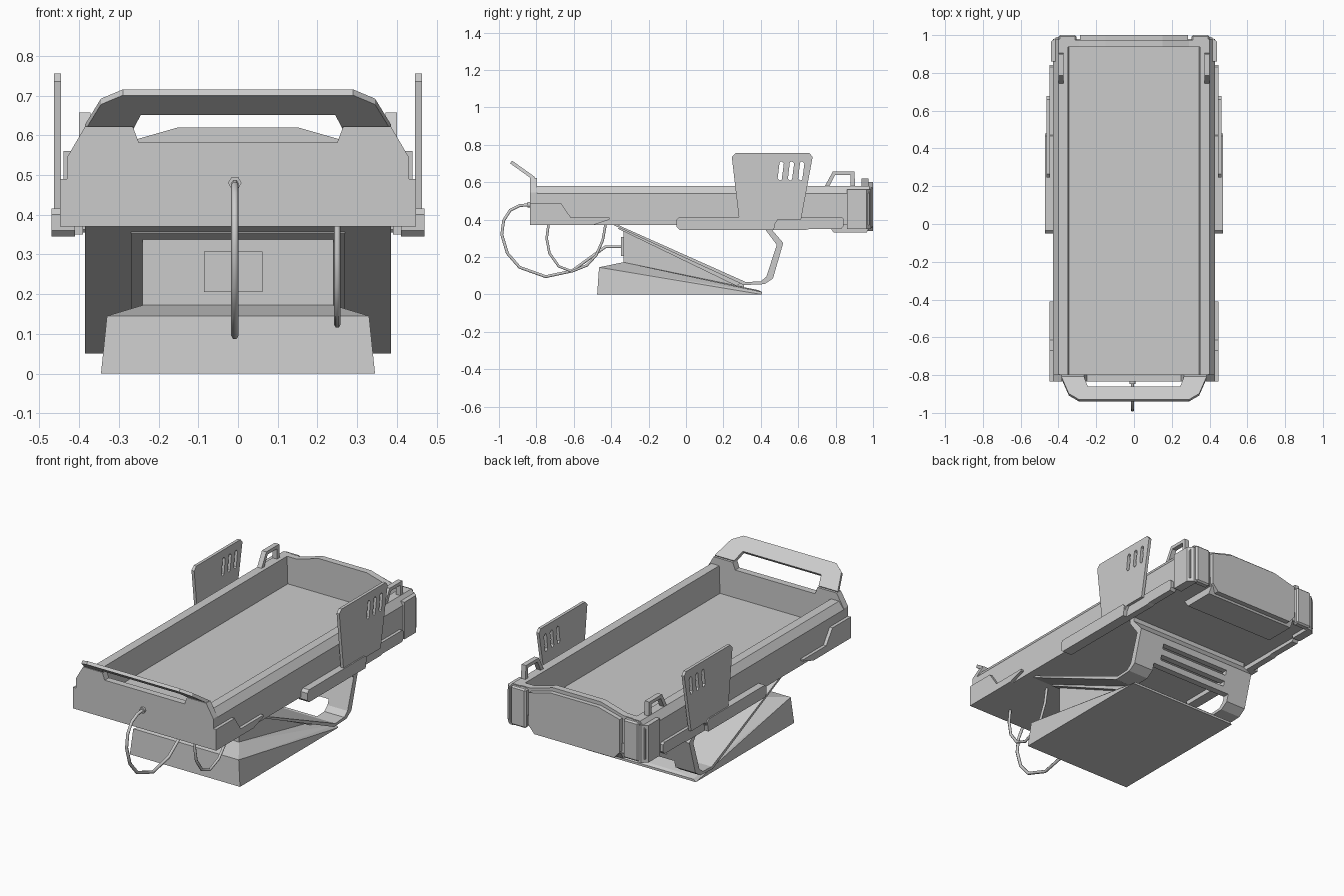
import bpy, bmesh
from mathutils import Vector

if "Cube" in bpy.data.objects:
    bpy.data.objects.remove(bpy.data.objects["Cube"])


def finish(name, bm):
    bmesh.ops.recalc_face_normals(bm, faces=bm.faces)
    me = bpy.data.meshes.new(name)
    bm.to_mesh(me)
    bm.free()
    ob = bpy.data.objects.new(name, me)
    bpy.context.collection.objects.link(ob)
    return ob


def prism(name, pts, a, b, axis='x'):
    """Extrude a 2D outline: axis x takes (y, z) points, axis y takes (x, z)."""
    bm = bmesh.new()
    place = (lambda p: (a, p[0], p[1])) if axis == 'x' else (lambda p: (p[0], a, p[1]))
    face = bm.faces.new([bm.verts.new(place(p)) for p in pts])
    new = bmesh.ops.extrude_face_region(bm, geom=[face])['geom']
    step = Vector((b - a, 0, 0)) if axis == 'x' else Vector((0, b - a, 0))
    bmesh.ops.translate(bm, vec=step, verts=[g for g in new if isinstance(g, bmesh.types.BMVert)])
    return finish(name, bm)


def box(name, x0, x1, y0, y1, z0, z1):
    return prism(name, [(y0, z0), (y1, z0), (y1, z1), (y0, z1)], x0, x1)


def hull(name, pts):
    bm = bmesh.new()
    for p in pts:
        bm.verts.new(p)
    bmesh.ops.convex_hull(bm, input=bm.verts)
    return finish(name, bm)


def sym(half):
    """Close a half outline (x >= 0) with its mirror image."""
    return half + [(-x, z) for x, z in reversed(half) if x > 0]


def mirror(ob):
    ob.modifiers.new("mirror", 'MIRROR').use_axis[0] = True
    return ob


def bevel(ob, width, segments=1):
    m = ob.modifiers.new("bevel", 'BEVEL')
    m.width, m.segments = width, segments
    return ob


def cut(ob, cutter):
    cutter.hide_render = True
    cutter.hide_set(True)
    m = ob.modifiers.new("cut", 'BOOLEAN')
    m.object, m.solver = cutter, 'EXACT'


# Tray: U section with chamfered rim
prism("tray", sym([(0, .37), (.43, .37), (.43, .54), (.40, .58), (.35, .58),
                   (.345, .425), (0, .425)]), -.83, .98, 'y')

# Headboard panel and forward-leaning grip
prism("headboard", sym([(0, .37), (.43, .37), (.43, .545), (.385, .622), (.265, .622),
                        (.25, .582), (0, .582)]), -.835, -.797, 'y')
bm = bmesh.new()
for poly in ([(.385, .62), (.345, .685), (.245, .658), (.265, .62)],
             [(.345, .685), (.29, .708), (0, .708), (0, .658), (.245, .658)]):
    bm.faces.new([bm.verts.new((x, -.812 - (z - .62) * 1.4, z)) for x, z in poly])
bmesh.ops.remove_doubles(bm, verts=bm.verts, dist=.001)
grip = mirror(finish("headboard_grip", bm))
solid = grip.modifiers.new("thick", 'SOLIDIFY')
solid.thickness, solid.offset = .018, 0

# Foot end: wall with raised crest, outer panel, corner posts, lower wedge
prism("foot_wall", sym([(0, .37), (.43, .37), (.43, .54), (.40, .58), (.29, .58),
                        (.15, .62), (0, .62)]), .938, .975, 'y')
prism("foot_panel", sym([(0, .34), (.25, .34), (.285, .38), (.285, .565), (.15, .60),
                         (0, .60)]), .97, 1.0, 'y')
prism("foot_wedge", [(.76, .372), (.79, .33), (.965, .33), (.99, .372)], -.285, .285)
bevel(mirror(box("foot_post", .305, .40, .96, 1.0, .355, .575)), .008)
mirror(hull("foot_corner", [(x, y, z) for z in (.35, .56)
                            for x, y in ((.39, .86), (.44, .86), (.44, .965), (.41, .99), (.39, .99))]))

# Loop handles on the rim near the foot
mirror(prism("loop_handle", [(.74, .575), (.785, .657), (.90, .657), (.905, .575), (.88, .575),
                             (.88, .638), (.797, .638), (.765, .575)], .372, .40))

# Side trim at the head end
mirror(prism("side_trim", [(-.835, .37), (-.835, .49), (-.67, .49), (-.615, .41), (-.41, .41),
                           (-.41, .40), (-.5, .37)], .425, .448))

# Side rails, front section thicker
mirror(prism("rail_front", [(-.05, .36), (-.035, .345), (.47, .345), (.48, .40), (.465, .415),
                            (-.035, .415), (-.05, .40)], .41, .47))
mirror(prism("rail_back", [(.47, .345), (.64, .345), (.66, .35), (.83, .35), (.842, .365),
                           (.842, .405), (.83, .415), (.47, .415)], .41, .447))

# Side guards with slanted slots
guard = prism("side_guard", [(.285, .39), (.245, .735), (.265, .755), (.66, .755), (.677, .735),
                             (.615, .40), (.49, .40), (.475, .375), (.30, .375)], .446, .463)
for y in (.49, .545, .60):
    cut(guard, prism("slot_cutter", [(y, .62), (y + .012, .608), (y + .022, .615), (y + .033, .70),
                                     (y + .02, .712), (y + .01, .705)], .40, .50))
mirror(guard)

# Base: low wedge with bevelled top, core block and screen
s = (-1, 1)
hull("base_wedge", [(x * k, y, z) for k in s for x, y, z in (
    (.345, -.475, 0), (.33, -.465, .145), (.345, .405, 0), (.33, .405, .013),
    (.24, -.335, .172), (.24, .39, .022))])
prism("base_core", [(-.335, .16), (-.335, .345), (.31, .05), (.31, .02)], -.24, .24)
box("base_screen", -.085, .062, -.347, -.33, .205, .307)
prism("core_cap", [(-.365, .352), (-.345, .36), (.29, .06), (.27, .045)], -.27, .27)

# Folded support arm with open bend and two slots
arm = prism("support_arm", [(-.365, .372), (.32, .066), (.40, .07), (.43, .095), (.485, .265),
                            (.425, .345), (.425, .372), (.46, .372), (.46, .345), (.52, .275),
                            (.465, .085), (.42, .055), (.31, .05), (-.39, .372)], -.385, .385)
cut(arm, box("bend_cutter", -.26, .26, .335, .55, .03, .125))
for z in (.155, .215):
    cut(arm, box("slit_cutter", -.22, .22, .40, .56, z, z + .028))


# Hanging cables and socket
def cable(name, x, pts, r):
    cu = bpy.data.curves.new(name, 'CURVE')
    cu.dimensions, cu.bevel_depth, cu.bevel_resolution = '3D', r, 1
    cu.use_fill_caps = True
    sp = cu.splines.new('POLY')
    sp.points.add(len(pts) - 1)
    for p, (y, z) in zip(sp.points, pts):
        p.co = (x, y, z, 1)
    bpy.context.collection.objects.link(bpy.data.objects.new(name, cu))


cable("front_cable", -.008, [(-.83, .48), (-.89, .475), (-.94, .45), (-.975, .395), (-.985, .32),
                             (-.955, .22), (-.89, .145), (-.75, .095), (-.61, .125), (-.50, .205),
                             (-.43, .255), (-.34, .255)], .009)
cable("side_cable", .25, [(-.735, .375), (-.745, .30), (-.73, .22), (-.68, .15), (-.61, .123),
                          (-.53, .155), (-.48, .21), (-.445, .29), (-.43, .375)], .008)
cable("cable_socket", -.008, [(-.83, .48), (-.848, .48)], .017)
